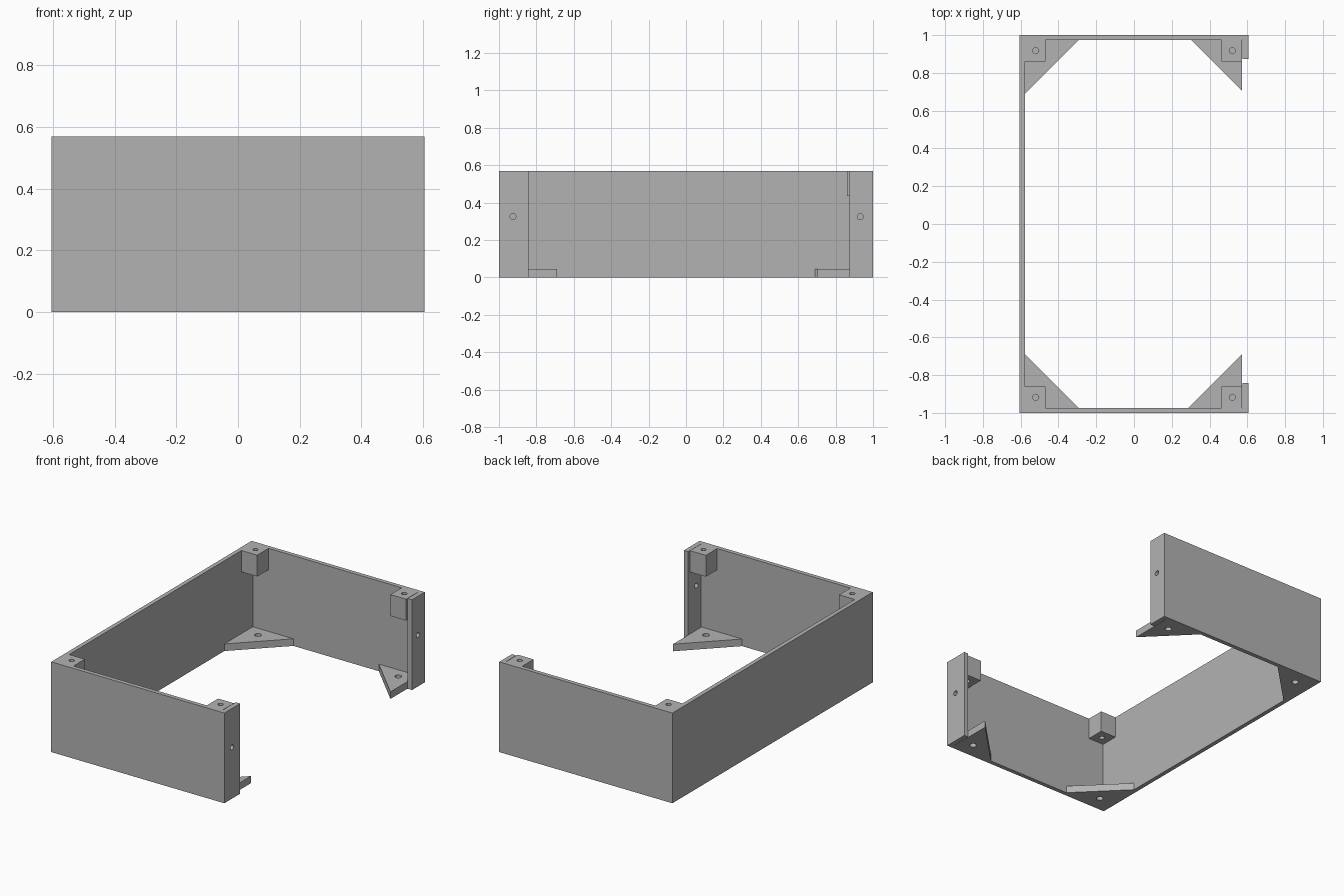
import bpy, bmesh
from mathutils import Matrix, Vector

cube = bpy.data.objects.get("Cube")
if cube:
    bpy.data.objects.remove(cube, do_unlink=True)

grey = bpy.data.materials.new("plain grey")
grey.use_nodes = True
COLOUR = (0.45, 0.45, 0.45, 1)
grey.diffuse_color = COLOUR
grey.node_tree.nodes["Principled BSDF"].inputs["Base Color"].default_value = COLOUR

X, Y, H = 0.605, 1.0, 0.57      # half width, half depth, height
WALL = 0.027


def prism(name, outline, z0, z1):
    """Extrude a flat outline from z0 to z1."""
    bm = bmesh.new()
    face = bm.faces.new([bm.verts.new((x, y, z0)) for x, y in outline])
    top = bmesh.ops.extrude_face_region(bm, geom=[face])["geom"]
    verts = [v for v in top if isinstance(v, bmesh.types.BMVert)]
    bmesh.ops.translate(bm, verts=verts, vec=(0, 0, z1 - z0))
    bmesh.ops.recalc_face_normals(bm, faces=bm.faces)
    mesh = bpy.data.meshes.new(name)
    bm.to_mesh(mesh)
    bm.free()
    mesh.materials.append(grey)
    obj = bpy.data.objects.new(name, mesh)
    bpy.context.collection.objects.link(obj)
    return obj


def box(name, x0, x1, y0, y1, z0, z1):
    return prism(name, [(x0, y0), (x1, y0), (x1, y1), (x0, y1)], z0, z1)


def drill(obj, centre, radius, axis="Z"):
    """Cut a round screw hole along an axis."""
    bm = bmesh.new()
    turn = Matrix.Rotation(1.5707963, 4, "Y") if axis == "X" else Matrix()
    bmesh.ops.create_cone(bm, cap_ends=True, segments=24, radius1=radius,
                          radius2=radius, depth=0.4,
                          matrix=Matrix.Translation(Vector(centre)) @ turn)
    mesh = bpy.data.meshes.new("hole_cutter")
    bm.to_mesh(mesh)
    bm.free()
    mesh.materials.append(grey)
    cutter = bpy.data.objects.new("hole_cutter", mesh)
    cutter.hide_render = True
    bpy.context.collection.objects.link(cutter)
    mod = obj.modifiers.new("screw_hole", "BOOLEAN")
    mod.operation, mod.solver, mod.object = "DIFFERENCE", "EXACT", cutter
    bpy.context.view_layer.objects.active = obj
    bpy.ops.object.modifier_apply(modifier=mod.name)
    bpy.data.objects.remove(cutter, do_unlink=True)


# Three walls, open on the +x side
box("front_wall", -X, X, -Y, -Y + WALL, 0, H)
box("back_wall", -X, X, Y - WALL, Y, 0, H)
box("side_wall", -X, -X + WALL, -Y + WALL, Y - WALL, 0, H)

# Flanges with a screw hole at the open side
for name, sy, inner, hole_y in (("front", -1, 0.842, 0.925), ("back", 1, 0.873, 0.932)):
    y0, y1 = sorted((sy * inner, sy * (Y - WALL)))
    flange = box(name + "_flange", X - 0.03, X, y0, y1, 0, H)
    drill(flange, (X, sy * hole_y, 0.325), 0.016, "X")

# Screw blocks at the top and gussets at the bottom of each corner
for end, sy in (("front", -1), ("back", 1)):
    for side, sx in (("right", -1), ("left", 1)):
        ex = X - (WALL if sx < 0 else 0.032)
        ey = Y - WALL
        x0, x1 = sorted((sx * (ex - 0.11), sx * ex))
        y0, y1 = sorted((sy * 0.86, sy * ey))
        block = box(f"{end}_{side}_screw_block", x0, x1, y0, y1, 0.435, H)
        drill(block, (sx * 0.52, sy * 0.917, 0.5), 0.016)

        leg = 0.27 if (sx > 0 and sy > 0) else 0.284
        corner = [(ex, ey), (ex - leg, ey), (ex, ey - leg)]
        gusset = prism(f"{end}_{side}_gusset",
                       [(sx * x, sy * y) for x, y in corner], 0, 0.045)
        drill(gusset, (sx * 0.49, sy * 0.9, 0), 0.02)
